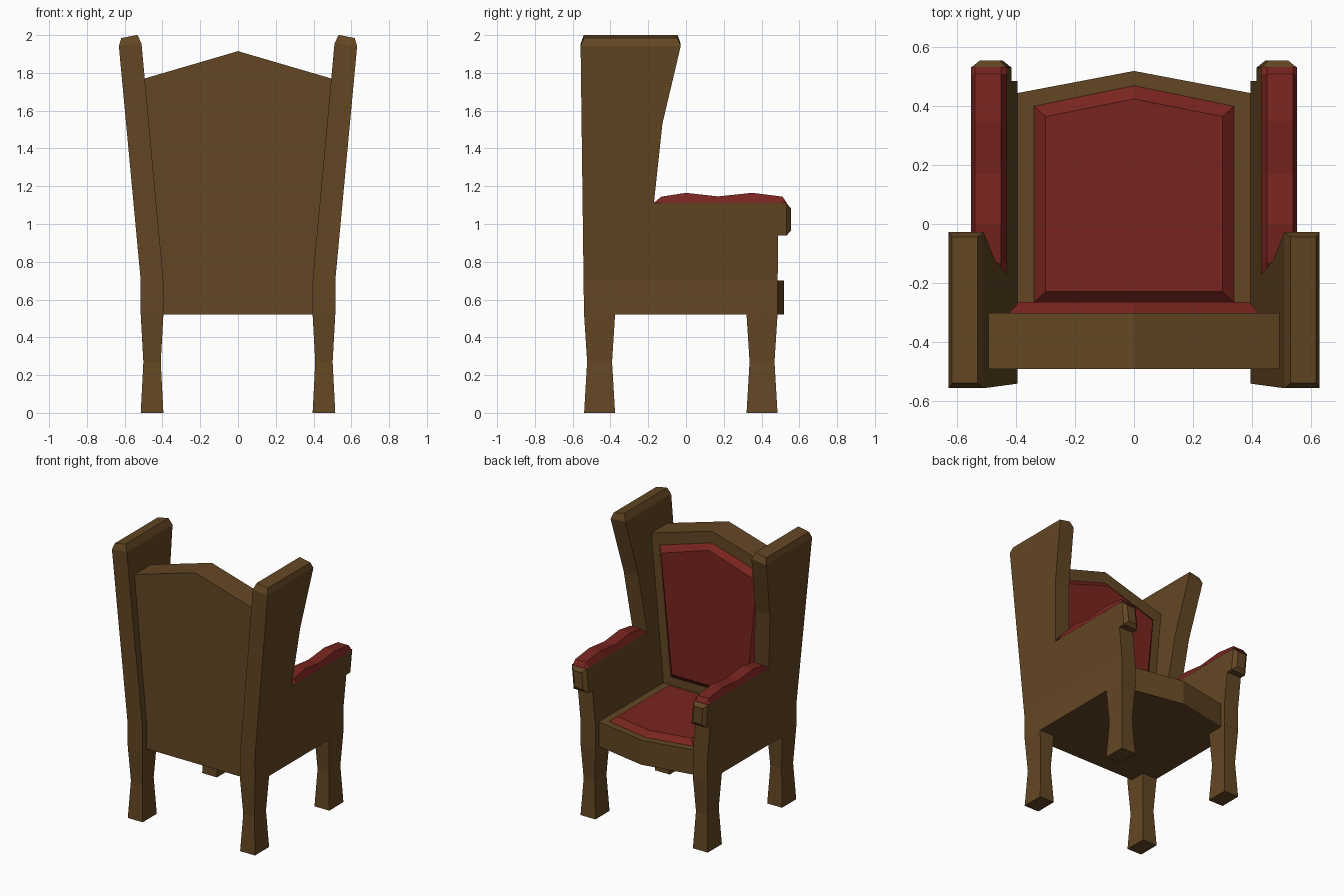
import bpy, bmesh

if "Cube" in bpy.data.objects:
    bpy.data.objects.remove(bpy.data.objects["Cube"])


def material(name, rgb):
    m = bpy.data.materials.new(name)
    m.diffuse_color = (*rgb, 1)
    m.use_nodes = True
    m.node_tree.nodes["Principled BSDF"].inputs["Base Color"].default_value = m.diffuse_color
    return m


WOOD = material("brown_wood", (0.125, 0.062, 0.017))
RED = material("red_upholstery", (0.19, 0.018, 0.014))


def lean(x, z):
    """Sides splay outward above the seat line."""
    return x + max(0, z - 0.70) * 0.0927


def loft(name, rings, mat, mirror=False, cap_end=True, edit=None):
    """Skin a sequence of matching point rings and cap the ends."""
    bm = bmesh.new()
    loops = [[bm.verts.new(p) for p in r] for r in rings]
    n = len(loops[0])
    for a, b in zip(loops, loops[1:]):
        for i in range(n):
            j = (i + 1) % n
            bm.faces.new((a[i], a[j], b[j], b[i]))
    bm.faces.new(loops[0])
    if cap_end:
        bm.faces.new(loops[-1])
    bmesh.ops.recalc_face_normals(bm, faces=bm.faces)
    if edit:
        edit(bm)
    me = bpy.data.meshes.new(name)
    bm.to_mesh(me)
    bm.free()
    me.materials.append(mat)
    ob = bpy.data.objects.new(name, me)
    bpy.context.collection.objects.link(ob)
    if mirror:
        ob.modifiers.new("mirror", 'MIRROR')
    return ob


def gable(bottom, w0, w1, corner, peak):
    """Symmetric outline with a pointed end."""
    return [(-w0, bottom), (w0, bottom), (w1, corner), (0, peak), (-w1, corner)]


# Seat frame and its raised cushion
frame = gable(-0.49, 0.395, 0.395, 0.445, 0.52)
loft("seat_frame", [[(x, y, z) for x, y in frame] for z in (0.52, 0.70)], WOOD)
loft("seat_cushion",
     [[(x, y, 0.70) for x, y in gable(-0.265, 0.34, 0.34, 0.40, 0.47)],
      [(x, y, 0.735) for x, y in gable(-0.23, 0.30, 0.30, 0.365, 0.425)]], RED)

# Backrest and its raised cushion
back = [(-0.395, 0.52), (0.395, 0.52), (0.395, 0.70), (0.495, 1.77),
        (0, 1.915), (-0.495, 1.77), (-0.395, 0.70)]
loft("backrest", [[(x, y, z) for x, z in back] for y in (-0.493, -0.303)], WOOD)
loft("back_cushion",
     [[(x, -0.303, z) for x, z in gable(0.76, 0.335, 0.425, 1.70, 1.83)],
      [(x, -0.265, z) for x, z in gable(0.80, 0.30, 0.39, 1.665, 1.79)]], RED)


# Side panels: lower side, arm and wing in one profile
def shape_side(bm):
    top = max(bm.faces, key=lambda f: f.calc_center_median().z)
    bmesh.ops.inset_individual(bm, faces=[top], thickness=0.024)
    for v in top.verts:
        v.co.z = 1.993
    bmesh.ops.bisect_plane(bm, geom=bm.verts[:] + bm.edges[:] + bm.faces[:],
                           plane_co=(0, 0, 0.70), plane_no=(0, 0, 1))
    for v in bm.verts:
        x, z = v.co.x, v.co.z
        v.co.x = lean(x, z)
        if z > 1.9:
            v.co.z -= (x - 0.455) * 0.2 if z > 1.96 else (x - 0.455) * 0.1


side = [(-0.54, 0.52), (0.485, 0.52), (0.487, 1.11), (-0.17, 1.11),
        (-0.125, 1.53), (-0.028, 1.948), (-0.558, 1.948)]
loft("side_panel", [[(x, y, z) for y, z in side] for x in (0.395, 0.515)],
     WOOD, mirror=True, edit=shape_side)


# Chamfered blocks at the arm fronts
def block_ring(y, d):
    pts = [(0.395 + d, 0.938 + d), (0.515 - d, 0.938 + d),
           (0.515 - d, 1.11 - d), (0.395 + d, 1.11 - d)]
    return [(lean(x, z), y, z) for x, z in pts]


loft("arm_front_block",
     [block_ring(0.485, 0), block_ring(0.532, 0), block_ring(0.555, 0.026)],
     WOOD, mirror=True)

# Wavy arm pads
crest = [(-0.17, 1.112), (-0.13, 1.145), (0.0, 1.165), (0.17, 1.146),
         (0.35, 1.165), (0.51, 1.145), (0.534, 1.112)]
loft("arm_pad",
     [[(0.432, y, 1.11), (0.554, y, 1.11), (0.54, y, z), (0.452, y, z)]
      for y, z in crest], RED, mirror=True)

# Waisted legs
for name, cy in (("back_leg", -0.4575), ("front_leg", 0.4025)):
    loft(name,
         [[(0.455 + sx * w, cy + sy * d, z)
           for sx, sy in ((-1, -1), (1, -1), (1, 1), (-1, 1))]
          for z, w, d in ((0, 0.06, 0.082), (0.27, 0.046, 0.066), (0.52, 0.06, 0.082))],
         WOOD, mirror=True, cap_end=False)
